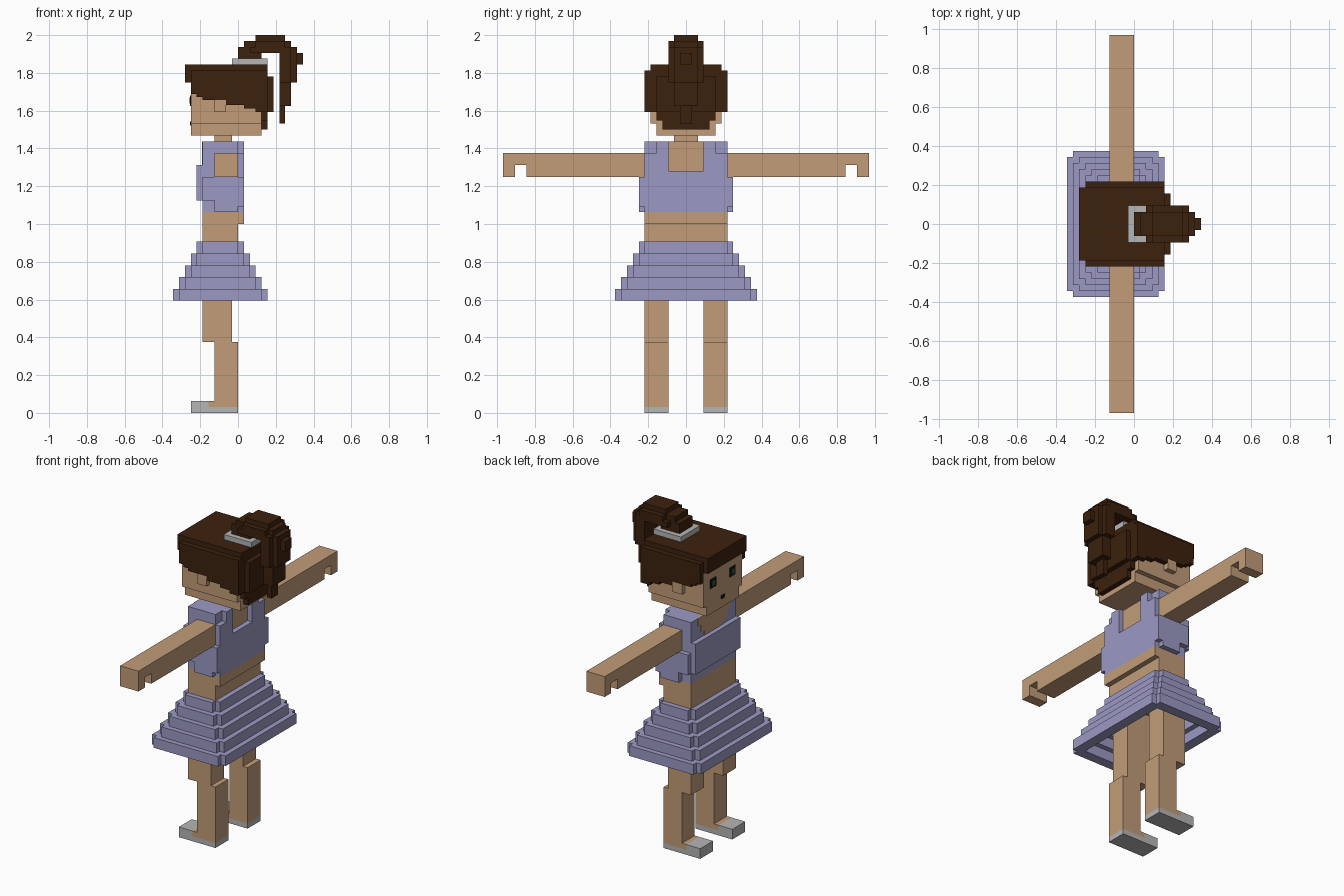
import bpy
import bmesh

U = 2 / 64  # one block

cube = bpy.data.objects.get("Cube")
if cube:
    bpy.data.objects.remove(cube, do_unlink=True)


def material(name, rgb):
    lin = [((c / 255 + 0.055) / 1.055) ** 2.4 if c > 10 else c / 255 / 12.92 for c in rgb]
    m = bpy.data.materials.new(name)
    m.use_nodes = True
    m.diffuse_color = (*lin, 1)
    bsdf = m.node_tree.nodes["Principled BSDF"]
    bsdf.inputs["Base Color"].default_value = (*lin, 1)
    bsdf.inputs["Roughness"].default_value = 0.9
    return m


SKIN = material("skin", (194, 156, 120))
CLOTH = material("lavender cloth", (156, 154, 196))
HAIR = material("dark brown hair", (60, 33, 13))
GRAY = material("light gray", (182, 182, 182))
DARK = material("dark features", (22, 16, 16))
GREEN = material("eye green", (40, 95, 65))


def part(name, mat, boxes):
    """Boxes are (x0, x1, y0, y1, z0, z1) in blocks."""
    bm = bmesh.new()
    for x0, x1, y0, y1, z0, z1 in boxes:
        geo = bmesh.ops.create_cube(bm, size=1)
        for v in geo["verts"]:
            v.co = ((x1 if v.co.x > 0 else x0) * U,
                    (y1 if v.co.y > 0 else y0) * U,
                    (z1 if v.co.z > 0 else z0) * U)
    me = bpy.data.meshes.new(name)
    bm.to_mesh(me)
    bm.free()
    me.materials.append(mat)
    ob = bpy.data.objects.new(name, me)
    bpy.context.collection.objects.link(ob)
    return ob


def wide(x0, x1, h, z0, z1):
    """Box centred on y = 0 with half width h."""
    return (x0, x1, -h, h, z0, z1)


def pair(x0, x1, y0, y1, z0, z1):
    """Box and its mirror across y = 0."""
    return [(x0, x1, y0, y1, z0, z1), (x0, x1, -y1, -y0, z0, z1)]


# Limbs, once for each side
for side, s in (("right", 1), ("left", -1)):
    def limb(x0, x1, a, b, z0, z1):
        return (x0, x1, min(a * s, b * s), max(a * s, b * s), z0, z1)

    part(side + "_shoe", GRAY, [limb(-8, 0, 3, 7, 0, 1), limb(-8, -5, 3, 7, 1, 2)])
    part(side + "_leg", SKIN, [limb(-5, -4, 3, 7, 1, 2),
                               limb(-4, 0, 3, 7, 1, 12),
                               limb(-6, -1, 3, 7, 12, 27)])
    part(side + "_arm", SKIN, [limb(-4, 0, 7, 27, 40, 44),
                               limb(-4, 0, 27, 29, 42, 44),
                               limb(-4, 0, 29, 31, 40, 44)])
    part(side + "_ear", SKIN, [limb(-4, -2, 6, 7, 51, 53)])

# Skirt: hollow stepped tiers with notched corners
tiers = []
for i in range(5):
    x0, x1, h, z = -11 + i, 5 - i, 12 - i, 19 + 2 * i
    tiers += [wide(x0, x0 + 2, h - 1, z, z + 2), wide(x1 - 2, x1, h - 1, z, z + 2)]
    tiers += pair(x0 + 1, x1 - 1, h - 2, h, z, z + 2)
part("skirt", CLOTH, tiers)

# Torso
part("waist", SKIN, [wide(-6, 0, 7, 26.5, 34), wide(0, 1, 7, 32, 34)])
part("chest_skin", SKIN, [wide(-5.5, 0, 3, 41, 46)])
part("neck", SKIN, [wide(-4, -1, 2, 46, 47)])
top = [wide(-6, 0, 7, 34, 41), wide(0, 1, 7, 34, 41), wide(-7, -6, 7, 36, 42),
       wide(-6, -5.5, 3, 41, 42)]
top += pair(-6, 0, 3, 7, 41, 46)
top += pair(0, 1, 3, 7, 41, 44) + pair(0, 1, 3, 5, 44, 46)
top += pair(-6, -4, 7, 8, 36, 40) + pair(-4, 0, 7, 8, 34, 40) + pair(0, 1, 7, 8, 35, 40)
part("crop_top", CLOTH, top)
# Neckline, stepped like a V
part("neckline", SKIN, [wide(-6.1, -5.4, 5, 44.5, 46), wide(-6.1, -5.4, 4, 43, 44.5),
                        wide(-6.1, -5.4, 3, 42, 43)])

# Head
part("head", SKIN, [wide(-8, 4, 6, 49, 57), wide(-8, 4, 5, 47, 49)])
for y in (3, -3):
    part("eye", DARK, [(-8.1, -8, y - 0.9, y + 0.9, 52, 53.8)])
    part("iris", GREEN, [(-8.18, -8.1, y - 0.4, y + 0.4, 52.4, 53.4)])
part("mouth", DARK, [(-8.1, -8, -0.5, 0.5, 48.7, 49.4)])

# Hair cap, fringe, sloping sides and back
hair = [wide(-8, 5, 6, 57, 59), wide(-9, -8, 6, 56, 59), wide(4, 5, 6, 51, 57),
        wide(4, 5, 5, 49.5, 51), wide(4, 5, 4, 48, 49.5), wide(5, 6, 5, 51, 57)]
for x0, x1, z in ((-8, -7, 54), (-7, -6, 53.5), (-6, -2, 53), (-2, 1, 52.2),
                  (1, 3, 51.6), (3, 5, 51)):
    hair += pair(x0, x1, 6, 7, z, 58)
part("hair", HAIR, hair)

# Hair band around the ponytail root
part("hair_band", GRAY, [wide(-1, 0, 3, 59, 60), wide(4, 5, 3, 59, 60)]
     + pair(0, 4, 2, 3, 59, 60))

# Ponytail: root, arch and hanging tail
part("ponytail", HAIR, [
    wide(0, 4, 2, 59, 61), wide(0, 2, 2, 61, 62), wide(2, 9, 3, 61, 62),
    wide(9, 10, 2, 61, 62), wide(1, 9, 2, 62, 63), wide(3, 8, 3, 62, 63),
    wide(3, 8, 2, 63, 64),
    wide(7, 9, 3, 56, 61), wide(9, 10, 2, 56, 61), wide(10, 11, 1, 59, 61),
    wide(7, 9, 2, 52, 56), wide(7, 8, 1, 49, 52)])
